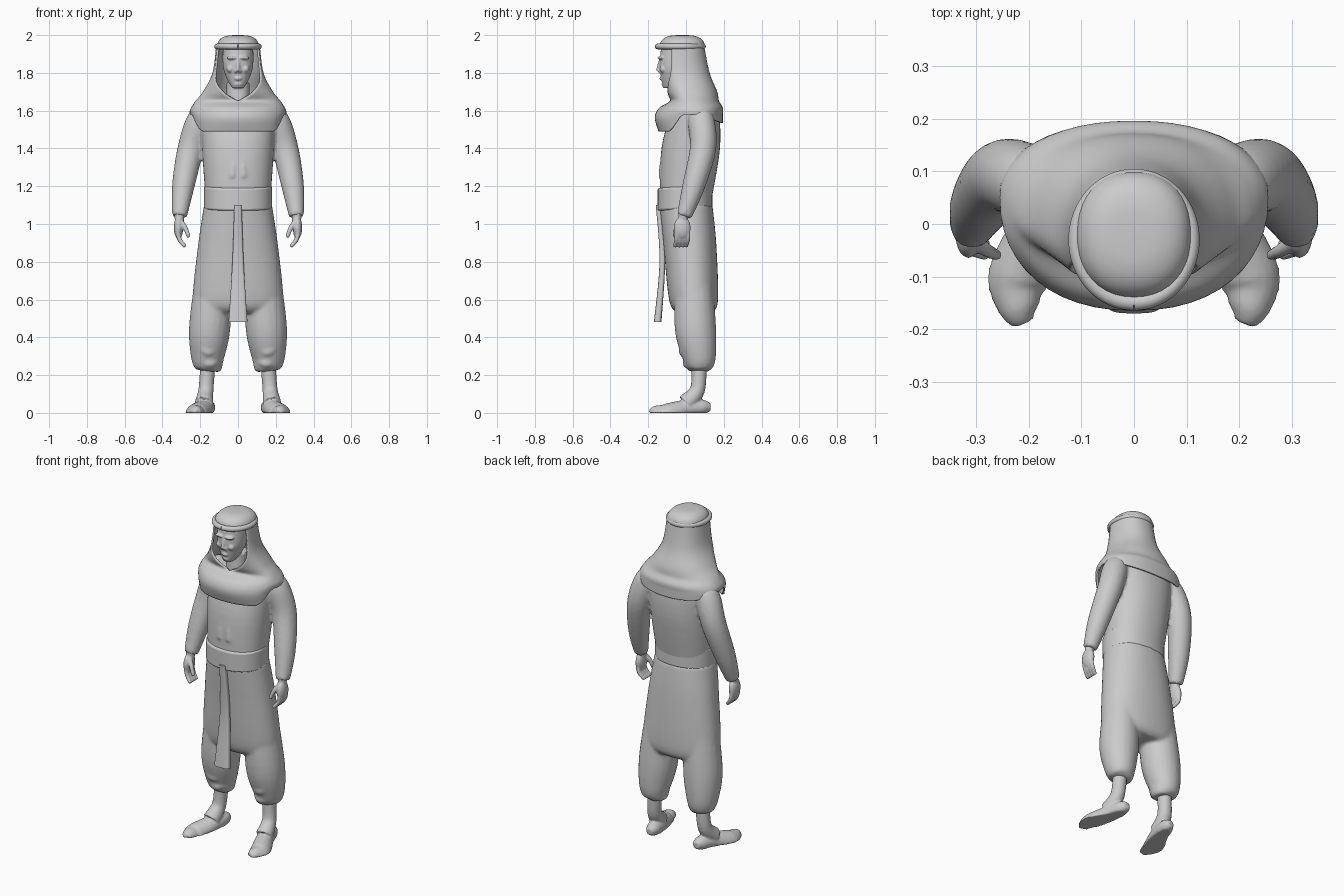
import bpy, bmesh
from math import sin, cos, pi, copysign
from mathutils import Vector, Matrix, Quaternion

if "Cube" in bpy.data.objects:
    bpy.data.objects.remove(bpy.data.objects["Cube"])

grey = bpy.data.materials.new("plain_grey")
grey.use_nodes = True
grey.diffuse_color = (0.6, 0.6, 0.6, 1)
shader = next(node for node in grey.node_tree.nodes if node.type == 'BSDF_PRINCIPLED')
shader.inputs["Base Color"].default_value = grey.diffuse_color


def spline(rows, steps=6):
    """Smooth curve through rows of equal length."""
    result = []
    last = len(rows) - 1
    for i in range(last):
        around = (rows[max(i - 1, 0)], rows[i], rows[i + 1], rows[min(i + 2, last)])
        for step in range(steps):
            t = step / steps
            result.append([q + t / 2 * (r - p + t * (2 * p - 5 * q + 4 * r - s
                           + t * (3 * (q - r) + s - p)))
                           for p, q, r, s in zip(*around)])
    return result + [list(rows[last])]


def angles(count):
    return [2 * pi * i / count for i in range(count)]


def squared(value, power=0.9):
    """Slightly boxier sine or cosine."""
    return copysign(abs(value) ** power, value)


def skin(bm, rings, closed=True):
    """Join rings of points with quads, and cap the ends of closed shapes."""
    loops = [[bm.verts.new(point) for point in ring] for ring in rings]
    count = len(loops[0])
    for lower, upper in zip(loops, loops[1:]):
        for i in range(count if closed else count - 1):
            j = (i + 1) % count
            bm.faces.new((lower[i], lower[j], upper[j], upper[i]))
    if closed:
        bm.faces.new(loops[0])
        bm.faces.new(loops[-1])


def trunk(bm, rows, sag=0, power=0.9):
    """Central loft of level rings: height, half width, front y, back y."""
    rings = []
    for z, width, front, back in spline(rows):
        middle, depth = (front + back) / 2, (back - front) / 2
        rings.append([(width * squared(sin(t), power),
                       middle - depth * squared(cos(t), power),
                       z - sag * cos(t)) for t in angles(40)])
    skin(bm, rings)


def tube(bm, points, side=1):
    """Round tapering tube through points x, y, z, radius."""
    path = spline([(side * x, y, z, radius) for x, y, z, radius in points])
    centres = [Vector(point[:3]) for point in path]
    rings = []
    heading, turn = Vector((0, 0, 1)), Quaternion()
    for i, centre in enumerate(centres):
        ahead = centres[min(i + 1, len(path) - 1)] - centres[max(i - 1, 0)]
        turn = heading.rotation_difference(ahead) @ turn
        heading = ahead
        radius = path[i][3]
        rings.append([centre + turn @ Vector((radius * cos(t), radius * sin(t), 0))
                      for t in angles(20)])
    skin(bm, rings)


def blob(bm, location, size):
    matrix = Matrix.Translation(location) @ Matrix.Diagonal((*size, 1))
    bmesh.ops.create_uvsphere(bm, u_segments=20, v_segments=12, radius=1, matrix=matrix)


def finish(name, bm, voxel=0, smoothing=3):
    """Make the object; a voxel size melts its shapes into one skin."""
    bmesh.ops.recalc_face_normals(bm, faces=bm.faces)
    mesh = bpy.data.meshes.new(name)
    bm.to_mesh(mesh)
    bm.free()
    mesh.materials.append(grey)
    part = bpy.data.objects.new(name, mesh)
    bpy.context.collection.objects.link(part)
    bpy.ops.object.select_all(action='DESELECT')
    part.select_set(True)
    bpy.context.view_layer.objects.active = part
    bpy.ops.object.shade_smooth_by_angle(angle=pi / 4)
    if voxel:
        melt = part.modifiers.new("melt", 'REMESH')
        melt.mode, melt.voxel_size, melt.use_smooth_shade = 'VOXEL', voxel, True
        soften = part.modifiers.new("soften", 'SMOOTH')
        soften.factor, soften.iterations = 0.5, smoothing
    return part


# Tunic with sleeves and chest folds
bm = bmesh.new()
trunk(bm, [(1.64, .12, -.02, .12), (1.6, .19, -.07, .17),
           (1.4, .19, -.13, .18), (1.1, .17, -.14, .13)])
for side in (1, -1):
    tube(bm, [(.15, .07, 1.61, .04), (.2, .08, 1.55, .07), (.25, .09, 1.4, .07),
              (.29, .04, 1.2, .06), (.31, -.01, 1.04, .04)], side)
    tube(bm, [(.02, -.11, 1.45, .01), (.03, -.14, 1.25, .01)], side)
finish("tunic", bm, voxel=.01, smoothing=5)

# Baggy trousers with two draped folds on each shin
bm = bmesh.new()
trunk(bm, [(1.1, .18, -.14, .14), (.9, .21, -.12, .16),
           (.6, .24, -.09, .17), (.53, .2, -.05, .14)])
for side in (1, -1):
    tube(bm, [(.13, .04, .7, .1), (.15, .05, .45, .11), (.16, .07, .3, .09),
              (.15, .07, .24, .07), (.15, .07, .22, .05)], side)
    tube(bm, [(.25, .03, .43, .01), (.16, -.02, .32, .02), (.07, .04, .38, .01)], side)
    tube(bm, [(.23, .06, .28, .01), (.15, 0, .26, .02), (.08, .06, .28, .01)], side)
finish("trousers", bm, voxel=.01, smoothing=5)

# Belt with rounded edges, and the sash end hanging from it
bm = bmesh.new()
trunk(bm, [(1.08, .18, -.15, .14), (1.2, .18, -.15, .14)], sag=.01)
belt = finish("belt", bm)
rounding = belt.modifiers.new("rounding", 'BEVEL')
rounding.width, rounding.segments = .01, 3
bm = bmesh.new()
trunk(bm, [(1.1, .02, -.16, -.12), (.8, .03, -.14, -.11), (.48, .05, -.17, -.13)], power=.6)
finish("sash_end", bm)

# Head and neck with simple features
bm = bmesh.new()
trunk(bm, [(1.72, .03, -.12, -.06), (1.77, .06, -.13, 0),
           (1.84, .08, -.14, .04), (1.95, .08, -.13, .05)])
trunk(bm, [(1.6, .06, -.07, .05), (1.75, .06, -.06, .05)])
tube(bm, [(0, -.13, 1.88, .01), (0, -.15, 1.81, .01)])
for side in (1, -1):
    for name, x, y, z, size in (("brow", .03, -.13, 1.88, (.03, .02, .01)),
                                ("cheek", .04, -.12, 1.82, (.02, .02, .02)),
                                ("nostril", .01, -.14, 1.81, (.01, .01, .01))):
        blob(bm, (side * x, y, z), size)
blob(bm, (0, -.13, 1.77), (.02, .01, .01))
blob(bm, (0, -.12, 1.74), (.02, .01, .01))
finish("head", bm, voxel=.005)

# Head scarf, open around the face and draping into a shoulder cowl:
# height, middle y, half width, front depth, back depth, half opening, front drop
drape = [(1.95, -.03, .11, .11, .12, 1.2, 0), (1.8, -.03, .13, .1, .15, 1.1, 0),
         (1.7, 0, .18, .1, .16, .4, 0), (1.65, .02, .22, .1, .15, 0, 0),
         (1.62, .04, .24, .18, .15, 0, .01), (1.6, .05, .25, .21, .14, 0, .04),
         (1.58, .05, .25, .19, .14, 0, .09)]
rings = []
for z, middle, width, front, back, opening, drop in spline(drape):
    opening = max(opening, 0)
    ring = []
    for i in range(49):
        t = opening + 2 * (pi - opening) * i / 48
        depth = front if cos(t) > 0 else back
        bib = min(max(3 * cos(t) - 1, 0), 1)
        nape = max(-cos(t), 0) / 2
        ring.append((width * squared(sin(t)), middle - depth * squared(cos(t)),
                     z - drop * (bib + nape)))
    rings.append(ring)
bm = bmesh.new()
skin(bm, rings, closed=False)
bmesh.ops.remove_doubles(bm, verts=bm.verts, dist=.0001)
scarf = finish("head_scarf", bm)
cloth = scarf.modifiers.new("cloth", 'SOLIDIFY')
cloth.thickness, cloth.offset = .01, 0

# Domed cap and rolled head band
bm = bmesh.new()
dome = [(sin(t), cos(t) ** .6) for t in (pi / 2 * i / 8.1 for i in range(9))]
trunk(bm, [(1.94 + .06 * up, .11 * out, -.02 - .12 * out, -.02 + .12 * out)
           for up, out in dome])
finish("cap", bm)
bm = bmesh.new()
turns = angles(24)
tube(bm, [(.11 * sin(t), -.03 - .12 * cos(t), 1.94, .015) for t in turns + turns[:1]])
finish("head_band", bm)

for side, label in ((1, "left"), (-1, "right")):
    # Hand: wrist, palm, four curled fingers and a thumb
    bm = bmesh.new()
    tube(bm, [(.31, -.01, 1.08, .03), (.31, -.02, .98, .02)], side)
    blob(bm, (side * .315, -.02, .98), (.025, .045, .06))
    for finger in range(4):
        y = -.05 + .02 * finger
        tube(bm, [(.32, y, .97, .012), (.31, y, .92, .012), (.28, y - .01, .88, .01)], side)
    tube(bm, [(.31, -.03, 1.02, .015), (.28, -.05, .98, .013), (.26, -.06, .93, .01)], side)
    finish(label + "_hand", bm, voxel=.005)

    # Bare foot turned outward, flattened at the sole, with its ankle
    bm = bmesh.new()
    tube(bm, [(.16, .07, .25, .04), (.17, .06, .12, .04), (.18, 0, .05, .05)], side)
    tube(bm, [(.16, .13, .03, .02), (.16, .09, .03, .04), (.18, 0, .02, .05),
              (.22, -.1, -.01, .06), (.22, -.16, 0, .04), (.21, -.19, 0, .02)], side)
    for vert in bm.verts:
        vert.co.z = max(vert.co.z, 0)
    finish(label + "_foot", bm, voxel=.006)
